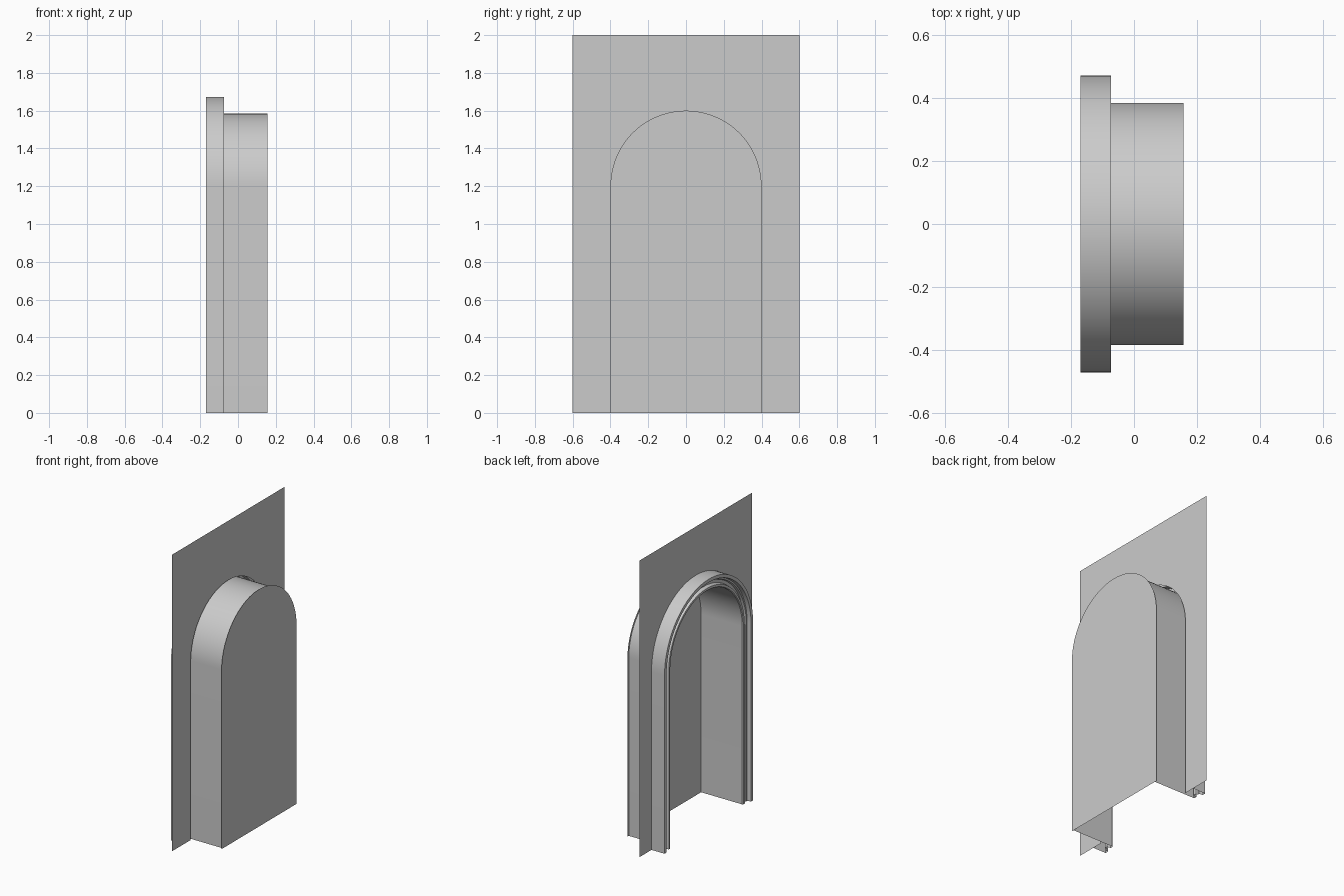
import bpy
import math

cube = bpy.data.objects.get("Cube")
if cube:
    bpy.data.objects.remove(cube, do_unlink=True)

SPRING = 1.2       # height where the arch leaves the straight legs
WALL_X = -0.073    # plane of the wall
BACK_X = 0.157     # plane of the niche back
SEGMENTS = 48

plaster = bpy.data.materials.new("plaster_grey")
plaster.use_nodes = True
GREY = (0.6, 0.6, 0.6, 1)
plaster.diffuse_color = GREY
plaster.node_tree.nodes["Principled BSDF"].inputs["Base Color"].default_value = GREY


def arch(x, r):
    """Points of an arch outline from the -y foot over the top to the +y foot."""
    pts = [(x, -r, 0)]
    for i in range(SEGMENTS + 1):
        a = math.pi * i / SEGMENTS
        pts.append((x, -r * math.cos(a), SPRING + r * math.sin(a)))
    return pts + [(x, r, 0)]


def make(name, verts, faces, smooth=False):
    mesh = bpy.data.meshes.new(name)
    mesh.from_pydata(verts, [], faces)
    mesh.materials.append(plaster)
    obj = bpy.data.objects.new(name, mesh)
    bpy.context.collection.objects.link(obj)
    if smooth:
        bpy.ops.object.select_all(action="DESELECT")
        obj.select_set(True)
        bpy.context.view_layer.objects.active = obj
        bpy.ops.object.shade_smooth_by_angle(angle=math.radians(30))
    return obj


def sweep(name, profile):
    """Open surface running an (x, radius) profile along the arch."""
    rows = [arch(x, r) for x, r in profile]
    n = len(rows[0])
    verts = [p for row in rows for p in row]
    faces = [(j * n + i, j * n + i + 1, (j + 1) * n + i + 1, (j + 1) * n + i)
             for j in range(len(rows) - 1) for i in range(n - 1)]
    return make(name, verts, faces, True)


# Wall sheet with an arched opening
outline = [(WALL_X, 0.6, 0), (WALL_X, 0.6, 2), (WALL_X, -0.6, 2), (WALL_X, -0.6, 0)]
outline += arch(WALL_X, 0.4)
make("wall", outline, [tuple(reversed(range(len(outline))))])

# Flat back of the niche
back = arch(BACK_X, 0.4)
make("niche_back", back, [tuple(reversed(range(len(back))))])

# Curved lining from the back out to the moulding
sweep("niche_lining", [(BACK_X, 0.385), (-0.15, 0.385)])

# Stepped moulding around the opening
sweep("arch_moulding", [(-0.15, 0.385), (-0.155, 0.39), (-0.155, 0.405),
                        (-0.13, 0.41), (-0.13, 0.43), (-0.145, 0.435),
                        (-0.145, 0.445), (-0.17, 0.45), (-0.17, 0.472),
                        (WALL_X, 0.472)])
